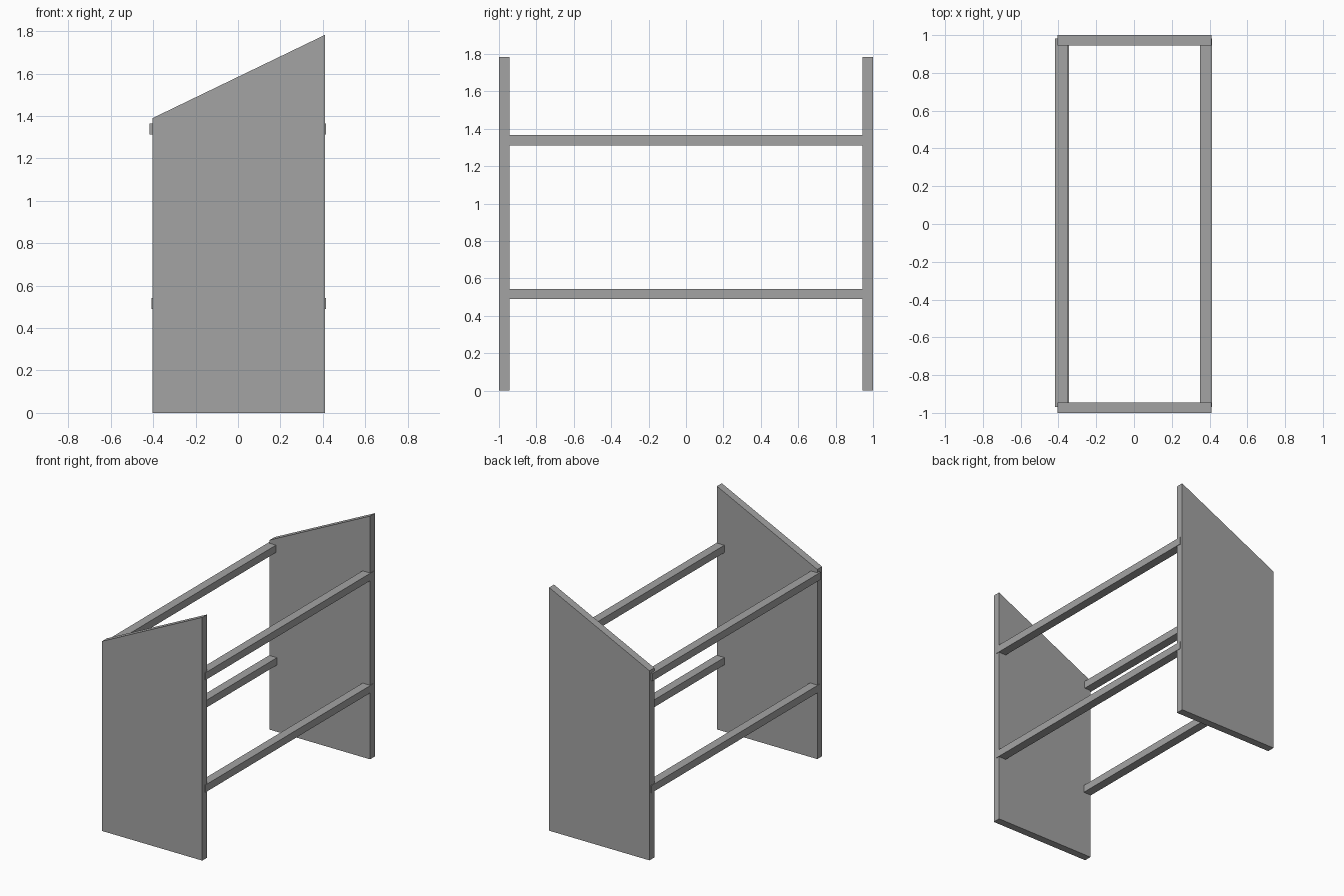
import bpy
import bmesh

cube = bpy.data.objects.get("Cube")
if cube:
    bpy.data.objects.remove(cube, do_unlink=True)

grey = bpy.data.materials.new("plain grey")
grey.use_nodes = True
colour = (0.37, 0.37, 0.37, 1)
grey.diffuse_color = colour
grey.node_tree.nodes["Principled BSDF"].inputs["Base Color"].default_value = colour


def extrude_along_y(name, profile, y0, y1):
    """Solid made by extruding an (x, z) profile from y0 to y1."""
    bm = bmesh.new()
    face = bm.faces.new([bm.verts.new((x, y0, z)) for x, z in profile])
    grown = bmesh.ops.extrude_face_region(bm, geom=[face])["geom"]
    verts = [v for v in grown if isinstance(v, bmesh.types.BMVert)]
    bmesh.ops.translate(bm, verts=verts, vec=(0, y1 - y0, 0))
    bmesh.ops.recalc_face_normals(bm, faces=bm.faces)
    mesh = bpy.data.meshes.new(name)
    bm.to_mesh(mesh)
    bm.free()
    mesh.materials.append(grey)
    obj = bpy.data.objects.new(name, mesh)
    bpy.context.collection.objects.link(obj)
    return obj


# End panels with a sloping top edge
panel = [(-0.404, 0), (0.41, 0), (0.41, 1.783), (-0.404, 1.39)]
thickness = 0.056
extrude_along_y("front_panel", panel, -1, -1 + thickness)
extrude_along_y("back_panel", panel, 1 - thickness, 1)

# Rails let into the panel edges, standing slightly proud of them
rails = {
    "upper_right_rail": (-0.417, 1.312),
    "lower_right_rail": (-0.409, 0.489),
    "upper_left_rail": (0.35, 1.312),
    "lower_left_rail": (0.35, 0.489),
}
width, height = 0.064, 0.054
for name, (x, z) in rails.items():
    section = [(x, z), (x + width, z), (x + width, z + height), (x, z + height)]
    extrude_along_y(name, section, -0.968, 0.983)
